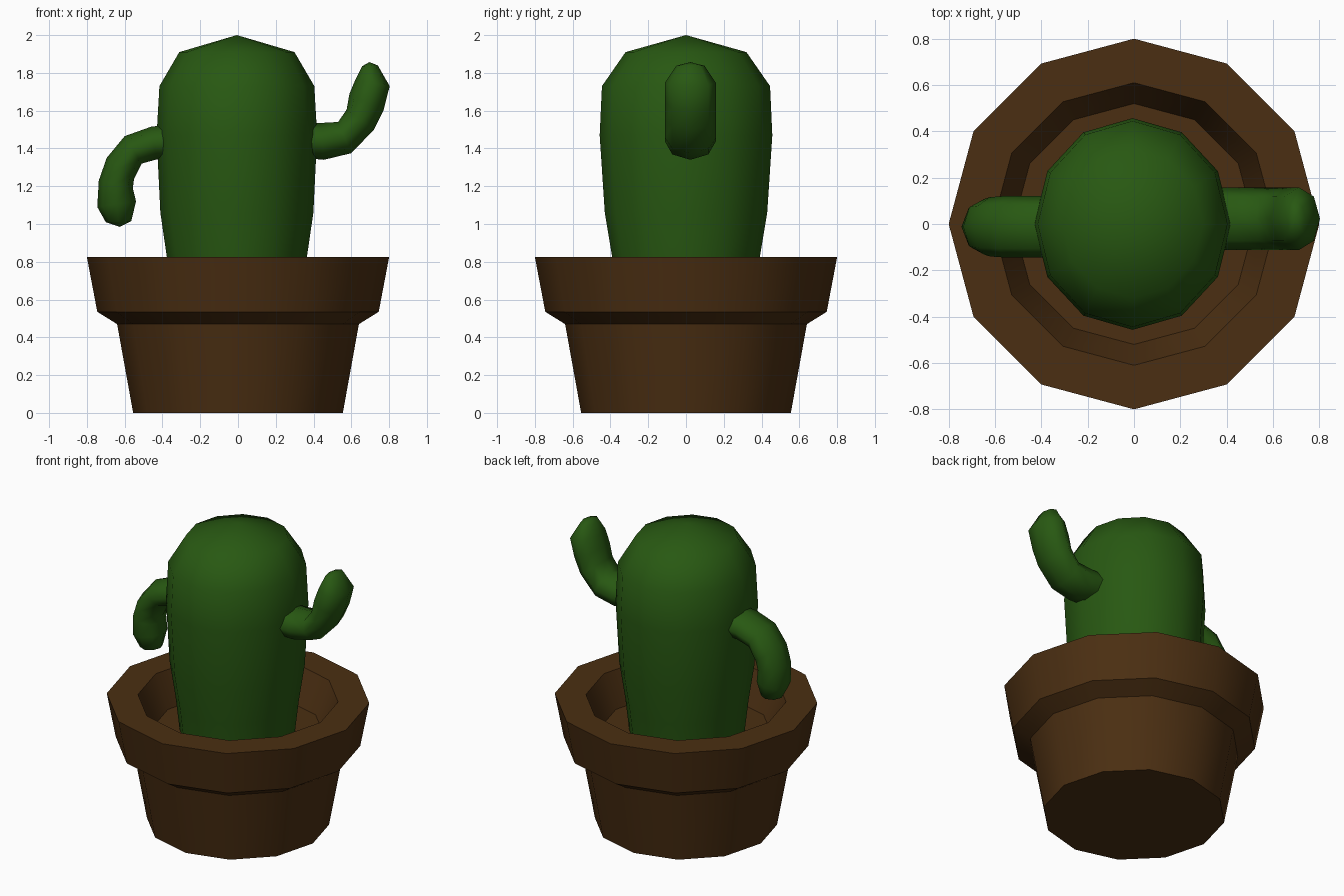
import bpy, math
from mathutils import Vector

if "Cube" in bpy.data.objects:
    bpy.data.objects.remove(bpy.data.objects["Cube"])


def material(name, rgb):
    m = bpy.data.materials.new(name)
    m.diffuse_color = (*rgb, 1)
    m.use_nodes = True
    m.node_tree.nodes["Principled BSDF"].inputs["Base Color"].default_value = m.diffuse_color
    return m


GREEN = material("cactus green", (0.021, 0.098, 0.006))
BROWN = material("clay brown", (0.070, 0.028, 0.006))


def skin(name, rings, mat, angle):
    """Loft rings of equal size; a one-point ring closes to a tip, others are capped."""
    verts, faces, loops = [], [], []
    for ring in rings:
        loops.append(list(range(len(verts), len(verts) + len(ring))))
        verts += ring
    for a, b in zip(loops, loops[1:]):
        n = max(len(a), len(b))
        for i in range(n):
            j = (i + 1) % n
            if len(b) == 1:
                faces.append((a[i], a[j], b[0]))
            else:
                faces.append((a[i], a[j], b[j], b[i]))
    faces.append(loops[0][::-1])
    if len(loops[-1]) > 1:
        faces.append(loops[-1])
    me = bpy.data.meshes.new(name)
    me.from_pydata(verts, [], faces)
    me.materials.append(mat)
    ob = bpy.data.objects.new(name, me)
    bpy.context.collection.objects.link(ob)
    bpy.ops.object.select_all(action='DESELECT')
    bpy.context.view_layer.objects.active = ob
    ob.select_set(True)
    bpy.ops.object.mode_set(mode='EDIT')
    bpy.ops.mesh.select_all(action='SELECT')
    bpy.ops.mesh.normals_make_consistent(inside=False)
    bpy.ops.object.mode_set(mode='OBJECT')
    bpy.ops.object.shade_smooth_by_angle(angle=math.radians(angle))
    return ob


def lathe_ring(rx, ry, z, cx=0.0, n=12):
    if rx == 0:
        return [(cx, 0, z)]
    return [(cx + rx * math.cos(math.tau * i / n), ry * math.sin(math.tau * i / n), z)
            for i in range(n)]


# Pot: outer wall, flared rim, inner slope and soil floor
pot = [(0.555, 0), (0.64, 0.47), (0.745, 0.535), (0.80, 0.825),
       (0.61, 0.825), (0.52, 0.61)]
skin("pot", [lathe_ring(r, r, z) for r, z in pot], BROWN, 33)

# Cactus trunk, slightly wider front to back
trunk = [(0.345, 0.365, 0.60), (0.37, 0.39, 0.82), (0.405, 0.43, 1.06),
         (0.425, 0.457, 1.47), (0.41, 0.445, 1.73), (0.305, 0.32, 1.91), (0, 0, 2.0)]
skin("cactus_trunk", [lathe_ring(rx, ry, z, -0.006) for rx, ry, z in trunk], GREEN, 80)


def arm(name, pairs, tip, y):
    """Each pair gives the outer and inner outline point (x, z) plus the half depth."""
    rings = []
    for ax, az, bx, bz, w in pairs:
        a, b = Vector((ax, y, az)), Vector((bx, y, bz))
        c, h = (a + b) / 2, (a - b) / 2
        rings.append([tuple(c + h * math.cos(t) + Vector((0, w * math.sin(t), 0)))
                      for t in (math.tau * i / 8 for i in range(8))])
    rings.append([(tip[0], y, tip[1])])
    skin(name, rings, GREEN, 80)


# Right arm bends up, left arm hangs down
arm("right_arm", [(0.34, 1.35, 0.34, 1.53, 0.135), (0.455, 1.34, 0.44, 1.535, 0.135),
                  (0.60, 1.375, 0.53, 1.54, 0.135), (0.72, 1.50, 0.575, 1.605, 0.135),
                  (0.77, 1.60, 0.59, 1.69, 0.135), (0.803, 1.73, 0.622, 1.765, 0.135),
                  (0.74, 1.84, 0.657, 1.835, 0.075)], (0.695, 1.857), 0.023)
arm("left_arm", [(-0.34, 1.53, -0.34, 1.35, 0.133), (-0.46, 1.515, -0.43, 1.342, 0.133),
                 (-0.60, 1.465, -0.51, 1.32, 0.133), (-0.695, 1.35, -0.55, 1.24, 0.128),
                 (-0.737, 1.23, -0.557, 1.19, 0.12), (-0.745, 1.09, -0.54, 1.12, 0.11),
                 (-0.70, 1.01, -0.565, 1.015, 0.075)], (-0.625, 0.985), -0.012)
